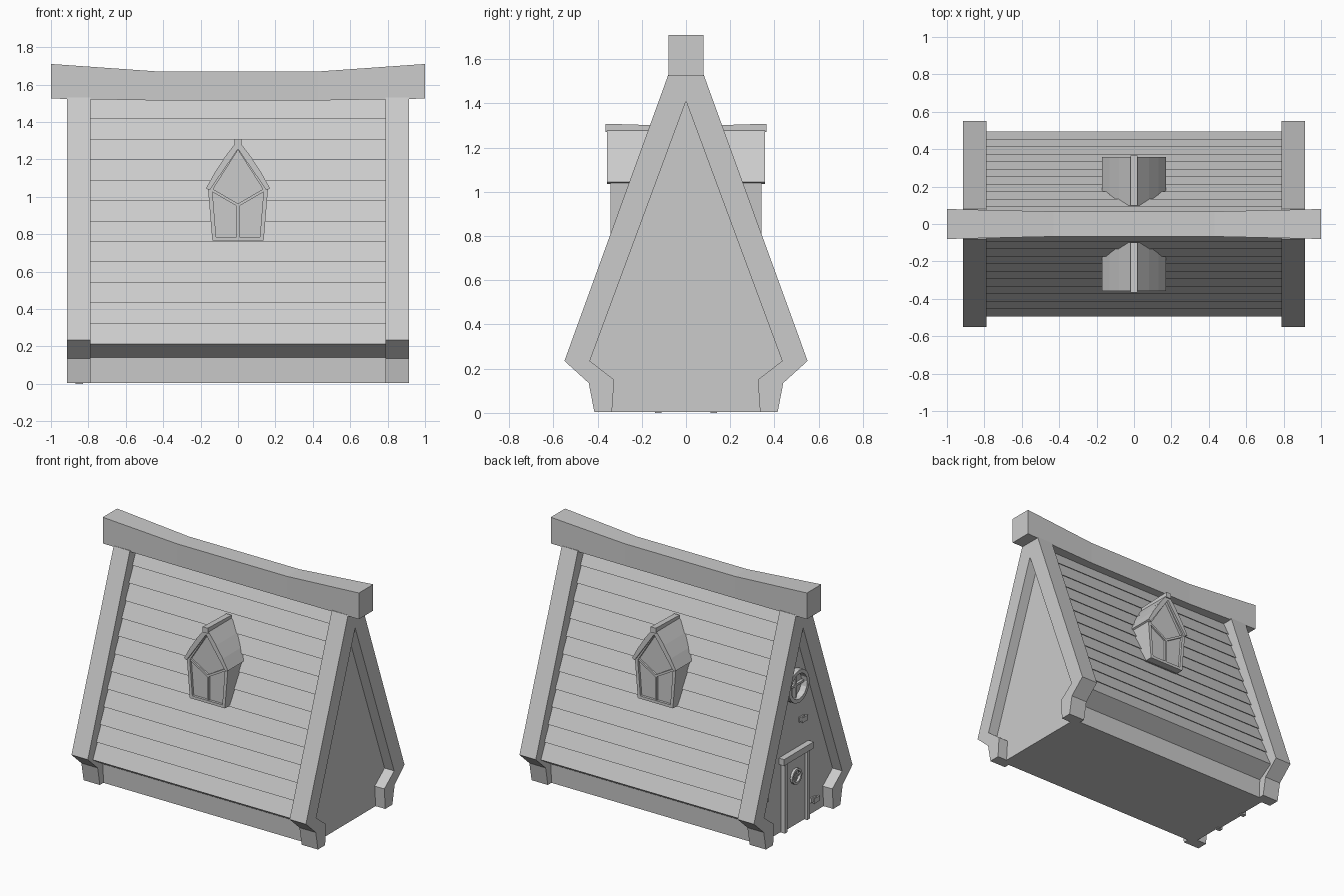
import bpy, bmesh, math

if "Cube" in bpy.data.objects:
    bpy.data.objects.remove(bpy.data.objects["Cube"])


def build(name, bm):
    bmesh.ops.recalc_face_normals(bm, faces=bm.faces)
    me = bpy.data.meshes.new(name)
    bm.to_mesh(me)
    bm.free()
    ob = bpy.data.objects.new(name, me)
    bpy.context.collection.objects.link(ob)
    return ob


def place(axis, t, p):
    return (t, p[0], p[1]) if axis == 'x' else (p[0], t, p[1])


def prism(name, pts, axis, a, b):
    """Extrude a 2D profile along x or y from a to b."""
    bm = bmesh.new()
    lo = [bm.verts.new(place(axis, a, p)) for p in pts]
    hi = [bm.verts.new(place(axis, b, p)) for p in pts]
    n = len(pts)
    bm.faces.new(lo)
    bm.faces.new(hi[::-1])
    for i in range(n):
        j = (i + 1) % n
        bm.faces.new((lo[i], lo[j], hi[j], hi[i]))
    return build(name, bm)


def ring(name, outer, inner, axis, a, b):
    """Closed frame between two loops with equal point counts."""
    bm = bmesh.new()
    loops = [[bm.verts.new(place(axis, t, p)) for p in pts]
             for pts, t in ((outer, a), (outer, b), (inner, b), (inner, a))]
    n = len(outer)
    for k in range(4):
        l, m = loops[k], loops[(k + 1) % 4]
        for i in range(n):
            j = (i + 1) % n
            bm.faces.new((l[i], l[j], m[j], m[i]))
    return build(name, bm)


def mirrored(half):
    """Complete a right-hand profile with its left-hand mirror."""
    return half + [(-p, q) for p, q in reversed(half) if abs(p) > 1e-6]


def rect(u0, u1, v0, v1):
    return [(u0, v0), (u1, v0), (u1, v1), (u0, v1)]


def circle(u, v, r, n=16):
    return [(u + r * math.cos(2 * math.pi * i / n), v + r * math.sin(2 * math.pi * i / n)) for i in range(n)]


def bar(p, q, w):
    dx, dy = q[0] - p[0], q[1] - p[1]
    l = math.hypot(dx, dy)
    nx, ny = -dy / l * w / 2, dx / l * w / 2
    return [(p[0] + nx, p[1] + ny), (q[0] + nx, q[1] + ny),
            (q[0] - nx, q[1] - ny), (p[0] - nx, p[1] - ny)]


def slope(z):
    return 0.55 - 0.366 * (z - 0.235)


# House body with overlapping roof planks
half = [(0.375, 0.005), (0.38, 0.14)]
step = 0.1095
for i in range(12):
    z0 = 0.212 + i * step
    z1 = z0 + step
    half.append((slope(z0) - 0.065, z0))
    half.append((slope(z1) - 0.083, z1 + 0.01))
prism("plank_roof_body", mirrored(half), 'x', -0.8, 0.8)

# Gable walls
wall = mirrored([(0.37, 0.005), (0.37, 0.15), (0.465, 0.225), (0.03, 1.42)])
prism("gable_walls", wall, 'x', -0.84, 0.84)

# Gable frames with kicked feet
outer = [(0.415, 0.005), (0.44, 0.135), (0.55, 0.235), (0.08, 1.53)]
inner = [(0.335, 0.005), (0.325, 0.15), (0.435, 0.235), (0, 1.41)]
frame = outer + [(-p, q) for p, q in outer[::-1]]
frame += [(-p, q) for p, q in inner] + inner[2::-1]
for s, side in ((-1, "left"), (1, "right")):
    prism("gable_frame_" + side, frame, 'x', s * 0.788, s * 0.915)

# Sagging ridge beam
bm = bmesh.new()
prev = None
for x, y, z0, z1 in ((-1, .08, 1.525, 1.71), (-.43, .067, 1.515, 1.67),
                     (.43, .067, 1.515, 1.67), (1, .08, 1.525, 1.71)):
    cur = [bm.verts.new((x, p, q)) for p, q in rect(-y, y, z0, z1)]
    if prev:
        for i in range(4):
            j = (i + 1) % 4
            bm.faces.new((prev[i], prev[j], cur[j], cur[i]))
    else:
        bm.faces.new(cur)
    prev = cur
bm.faces.new(prev[::-1])
build("ridge_beam", bm)

# Dormers on both slopes
for s, side in ((-1, "front"), (1, "back")):
    pent = mirrored([(0.137, 0.765), (0.16, 1.04), (0, 1.28)])
    pane = mirrored([(0.117, 0.785), (0.137, 1.035), (0, 1.25)])
    prism("dormer_body_" + side, pent, 'y', s * 0.1, s * 0.325)
    ring("dormer_window_frame_" + side, pent, pane, 'y', s * 0.32, s * 0.342)
    for k, (p, q) in enumerate((((-0.138, 1.035), (0, 0.955)), ((0.138, 1.035), (0, 0.955)),
                                ((0, 0.96), (0, 0.78)))):
        prism(f"dormer_mullion_{side}_{k}", bar(p, q, 0.015), 'y', s * 0.32, s * 0.337)
    # stepped dormer roof planks
    roof = [(0.152, 1.035), (0.171, 1.045), (0.127, 1.125), (0.131, 1.12),
            (0.074, 1.205), (0.08, 1.2), (0.015, 1.285)]
    under = [(-0.152, 1.035), (0, 1.255)]
    prof = roof + [(-p, q) for p, q in reversed(roof)] + [under[1]]
    prism("dormer_roof_" + side, prof, 'y', s * 0.1, s * 0.357)
    bm_cap = prism("dormer_ridge_" + side, rect(-0.02, 0.02, 1.27, 1.30), 'y', s * 0.1, s * 0.365)
    for v in bm_cap.data.vertices:
        if abs(v.co.y) > 0.3 and v.co.z > 1.29:
            v.co.z = 1.308

# Door on the left gable
prism("door", rect(-0.115, 0.115, 0.005, 0.5), 'x', -0.852, -0.83)
for s, side in ((-1, "a"), (1, "b")):
    prism("door_post_" + side, rect(s * 0.11, s * 0.14, 0, 0.5), 'x', -0.87, -0.83)
prism("door_lintel", rect(-0.165, 0.165, 0.49, 0.535), 'x', -0.882, -0.83)


# Round windows with crossed bars
def round_window(name, z, r, w, x0, x1):
    ring(name + "_rim", circle(0, z, r), circle(0, z, r - w), 'x', x0, x1)
    t = (x0 + x1) / 2
    d = r - w * 0.5
    prism(name + "_bar_v", bar((0, z - d), (0, z + d), w * 0.6), 'x', x0, t)
    prism(name + "_bar_h", bar((-d, z), (d, z), w * 0.6), 'x', x0, t - 0.002)


round_window("gable_window", 0.99, 0.115, 0.026, -0.83, -0.885)
round_window("door_window", 0.35, 0.055, 0.016, -0.845, -0.87)

# Loose bricks on the left gable
for k, (y, z) in enumerate(((-0.1, 0.71), (0.34, 0.3), (-0.23, 0.09))):
    prism(f"wall_brick_{k}", rect(y - 0.045, y + 0.015, z - 0.02, z + 0.015), 'x', -0.852, -0.83)
    prism(f"wall_brick_small_{k}", rect(y - 0.01, y + 0.045, z - 0.005, z + 0.028), 'x', -0.849, -0.83)
